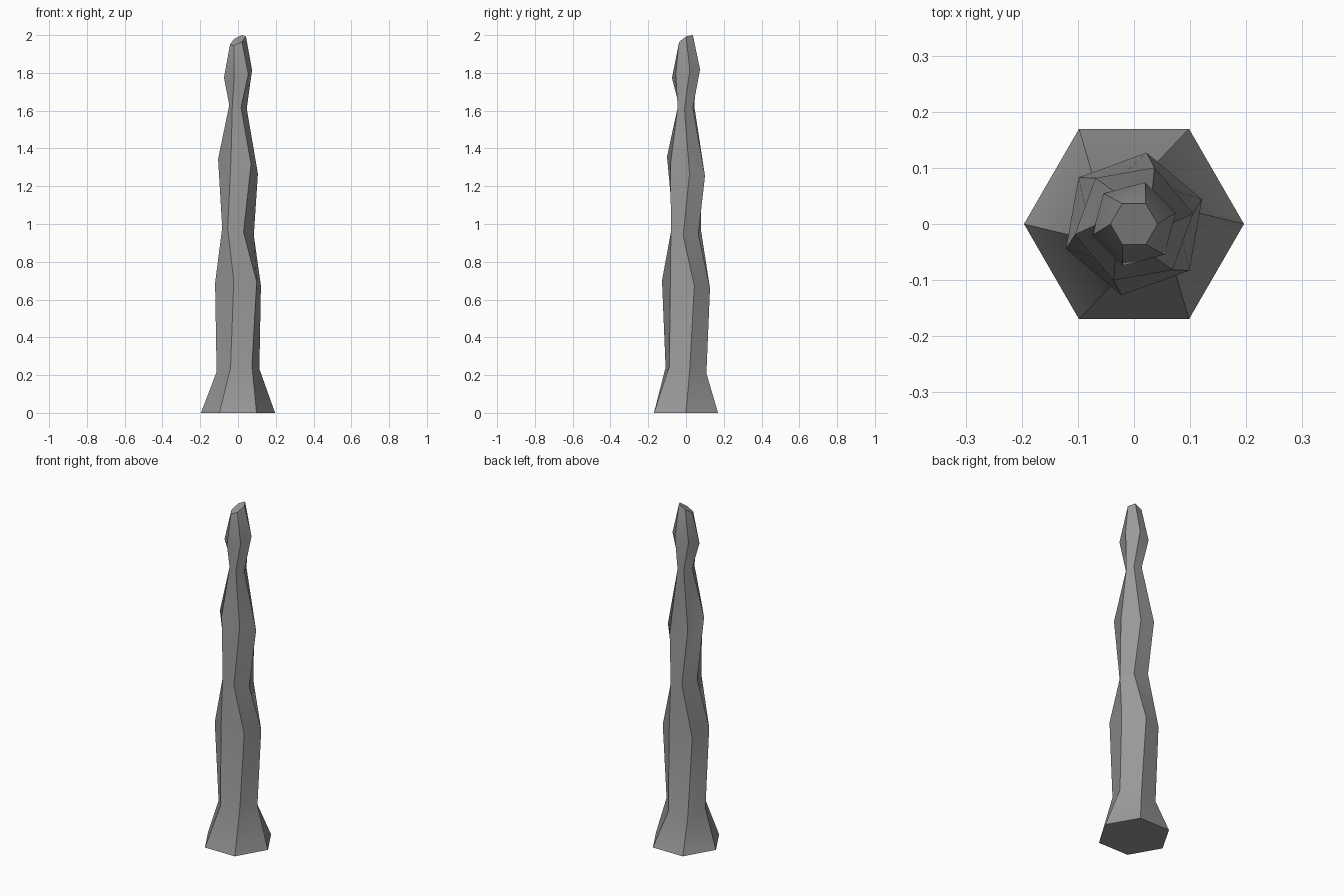
import bpy, bmesh
from math import radians, sin, cos, pi

cube = bpy.data.objects.get("Cube")
if cube:
    bpy.data.objects.remove(cube)

SIDES = 6

# Plain grey stone
stone = bpy.data.materials.new("grey_stone")
stone.use_nodes = True
grey = (0.32, 0.32, 0.32, 1)
stone.diffuse_color = grey
bsdf = stone.node_tree.nodes["Principled BSDF"]
bsdf.inputs["Base Color"].default_value = grey
bsdf.inputs["Roughness"].default_value = 0.9

# Cross-sections: height, radius, twist in degrees, slope along x, slope along y
RINGS = [
    (0.00, 0.196, 0, 0, 0),
    (0.225, 0.115, 10, 0.1, -0.18),
    (0.68, 0.129, 20, 0, -0.16),
    (0.96, 0.085, -10, -0.25, -0.05),
    (1.305, 0.107, 10, -0.3, -0.4),
    (1.62, 0.047, -10, -0.2, 0),
    (1.795, 0.077, 15, 0.2, 0.25),
    (1.972, 0.042, 0, 0.5, 0.5),
]


def add_ring(bm, z, radius, twist, slope_x, slope_y):
    ring = []
    for i in range(SIDES):
        a = radians(twist) + 2 * pi * i / SIDES
        x, y = radius * cos(a), radius * sin(a)
        ring.append(bm.verts.new((x, y, z + slope_x * x + slope_y * y)))
    return ring


# Twisting six-sided pillar with tilted cross-sections
bm = bmesh.new()
rings = [add_ring(bm, *r) for r in RINGS]
for low, high in zip(rings, rings[1:]):
    for i in range(SIDES):
        j = (i + 1) % SIDES
        bm.faces.new((low[i], low[j], high[j], high[i]))
bm.faces.new(rings[0][::-1])
bm.faces.new(rings[-1])
bmesh.ops.recalc_face_normals(bm, faces=bm.faces)

mesh = bpy.data.meshes.new("stone_pillar")
bm.to_mesh(mesh)
bm.free()
mesh.materials.append(stone)
pillar = bpy.data.objects.new("stone_pillar", mesh)
bpy.context.collection.objects.link(pillar)

# Soft shading up each side, crisp edges around the column
bpy.context.view_layer.objects.active = pillar
pillar.select_set(True)
bpy.ops.object.shade_smooth_by_angle(angle=radians(30))
